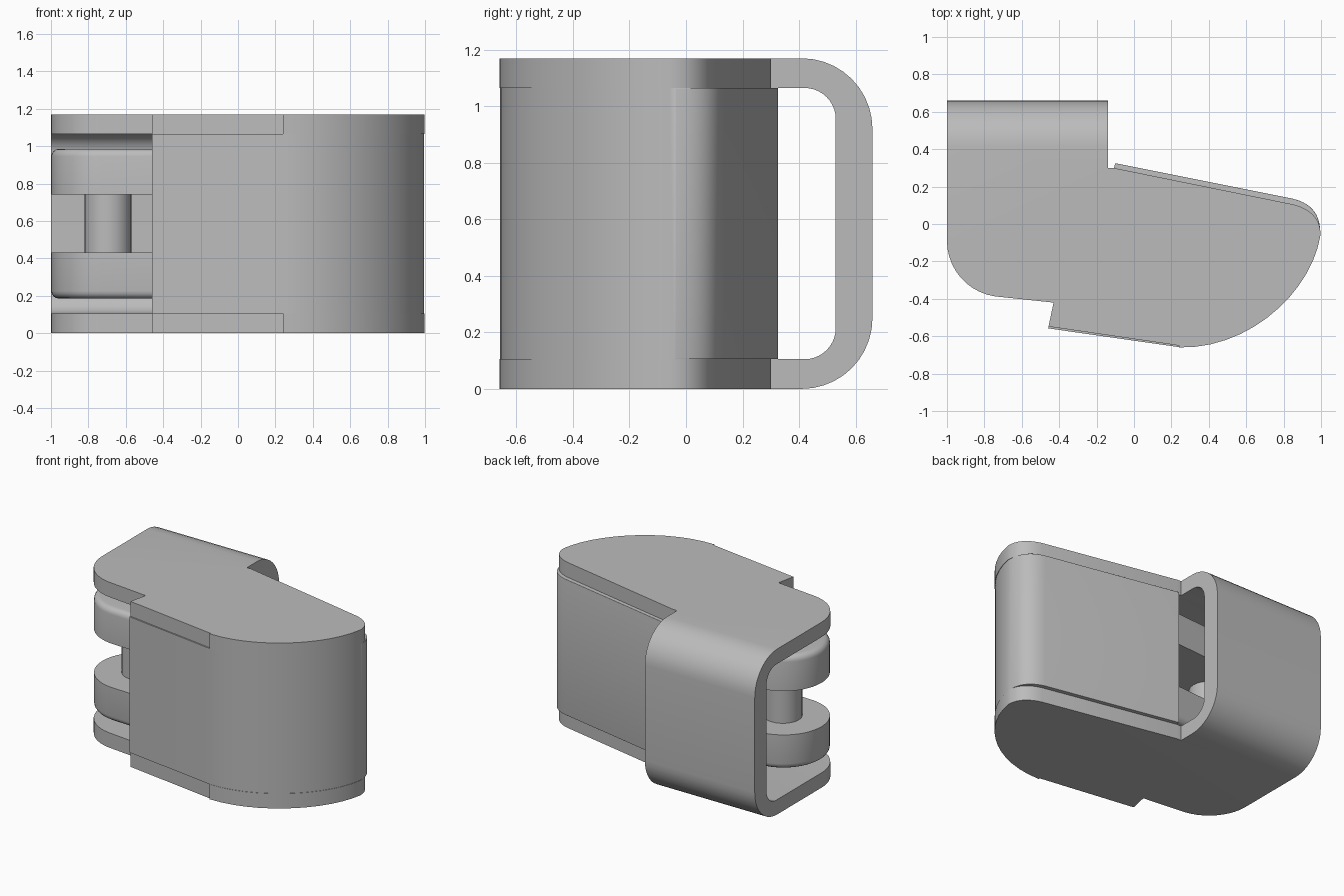
import bpy, bmesh, math
from mathutils import Vector
from mathutils.geometry import interpolate_bezier

cube = bpy.data.objects.get("Cube")
if cube:
    bpy.data.objects.remove(cube, do_unlink=True)

GREY = (0.5, 0.5, 0.5, 1)
grey = bpy.data.materials.new("satin grey")
grey.use_nodes = True
grey.diffuse_color = GREY
grey.node_tree.nodes["Principled BSDF"].inputs["Base Color"].default_value = GREY

HEIGHT, PLATE = 1.17, 0.105


def arc(cx, cy, r, start, end, steps=10):
    angles = [math.radians(start + (end - start) * i / steps) for i in range(steps + 1)]
    return [(cx + r * math.cos(a), cy + r * math.sin(a)) for a in angles]


def curve(*handles, steps=14):
    return [(p.x, p.y) for p in interpolate_bezier(*map(Vector, handles), steps)]


def prism(name, outline, low, high, along="z", round_rule=None, radius=0.04):
    """Extrude a flat outline along an axis, rounding the edges picked by a rule."""
    place = (lambda p, t: (p[0], p[1], t)) if along == "z" else (lambda p, t: (t, p[0], p[1]))
    bm = bmesh.new()
    base = bm.faces.new([bm.verts.new(place(p, low)) for p in outline])
    top = bmesh.ops.extrude_face_region(bm, geom=[base])
    shift = place((0, 0), high - low)
    bmesh.ops.translate(bm, vec=shift, verts=[v for v in top["geom"] if isinstance(v, bmesh.types.BMVert)])
    bmesh.ops.recalc_face_normals(bm, faces=bm.faces)
    if round_rule:
        edges = [e for e in bm.edges if all(round_rule(v.co) for v in e.verts)
                 and abs(e.verts[0].co.z - e.verts[1].co.z) < 0.001]
        bmesh.ops.bevel(bm, geom=edges, offset=radius, segments=4, profile=0.5,
                        affect="EDGES", clamp_overlap=True)
    mesh = bpy.data.meshes.new(name)
    bm.to_mesh(mesh)
    bm.free()
    ob = bpy.data.objects.new(name, mesh)
    mesh.materials.append(grey)
    bpy.context.collection.objects.link(ob)
    return ob


def smooth(ob):
    bpy.ops.object.select_all(action="DESELECT")
    ob.select_set(True)
    bpy.context.view_layer.objects.active = ob
    bpy.ops.object.shade_smooth_by_angle(angle=math.radians(30))


# Wrapped shell: a U-shaped strip trimmed to the plan outline
front_curve = curve((0.24, -0.66), (0.62, -0.67), (0.95, -0.36), (0.997, -0.06))
strip = ([(-0.8, 0), (0.41, 0)] + arc(0.41, 0.25, 0.25, -90, 0)
         + arc(0.41, HEIGHT - 0.25, 0.25, 0, 90) + [(-0.8, HEIGHT), (-0.8, HEIGHT - PLATE)]
         + arc(0.42, HEIGHT - PLATE - 0.11, 0.11, 90, 0)
         + arc(0.42, PLATE + 0.11, 0.11, 0, -90) + [(-0.8, PLATE)])
strip = [p for i, p in enumerate(strip) if p != strip[i - 1]]
shell = prism("wrapped_shell", strip, -1.1, 1.1, "x")

plan = ([(-1, 0.8), (-1, -0.09)] + arc(-0.7, -0.09, 0.3, 180, 262)[1:]
        + [(-0.43, -0.42), (-0.457, -0.548), (0.24, -0.65)] + front_curve
        + curve((0.997, -0.06), (1.0, 0.02), (0.95, 0.08), (0.85, 0.105))[1:]
        + [(-0.11, 0.3), (-0.14, 0.3), (-0.14, 0.8)])
trimmer = prism("plan_trimmer", plan, -0.2, HEIGHT + 0.2)
trim = shell.modifiers.new("trim", "BOOLEAN")
trim.operation, trim.solver, trim.object = "INTERSECT", "EXACT", trimmer
bpy.context.view_layer.objects.active = shell
bpy.ops.object.modifier_apply(modifier=trim.name)
bpy.data.objects.remove(trimmer, do_unlink=True)
smooth(shell)

# Body between the plates, with a softened raised back wall
body = ([(-0.43, -0.42), (-0.459, -0.558)]
        + [(x - 0.002, y + 0.002) for x, y in front_curve]
        + curve((0.995, -0.06), (1.0, 0.05), (0.95, 0.11), (0.85, 0.135))[1:]
        + [(-0.1, 0.325), (-0.11, 0.29)])
smooth(prism("body_core", body, PLATE, HEIGHT - PLATE,
             round_rule=lambda c: c.y > -0.05 and c.x > -0.105))

# Two hinge arms, each rounded on its outer rim
arm = arc(-0.7, -0.09, 0.298, 92, 264, 24) + [(-0.2, -0.41), (-0.13, 0.25)]
smooth(prism("lower_hinge_arm", arm, 0.185, 0.43, round_rule=lambda c: c.z < 0.3))
smooth(prism("upper_hinge_arm", arm, 0.74, 0.985, round_rule=lambda c: c.z > 0.8))

# Pin joining the arms
smooth(prism("hinge_pin", arc(-0.695, -0.09, 0.125, 0, 348.75, 31), 0.42, 0.75))
